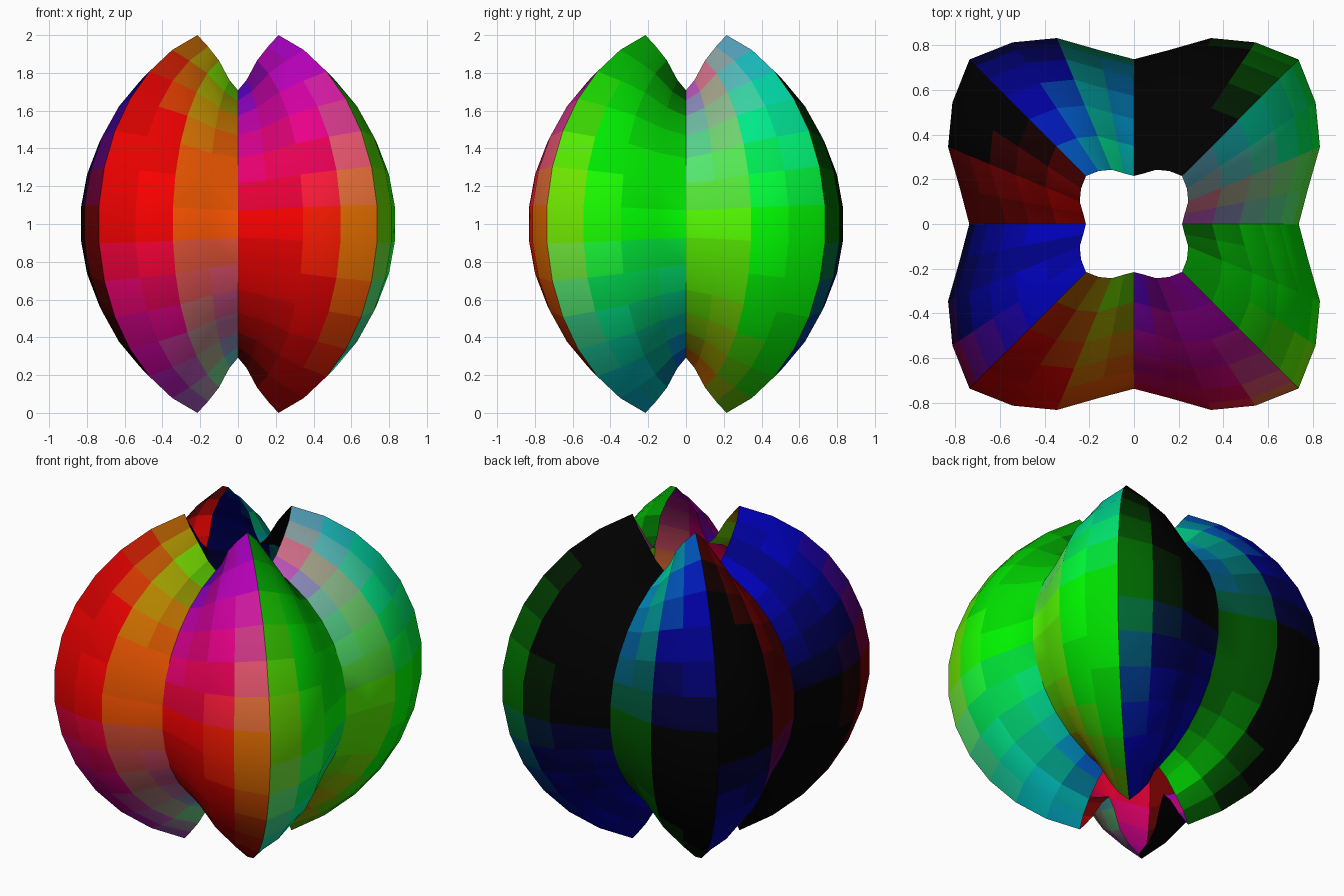
import bpy, bmesh, math

if "Cube" in bpy.data.objects:
    bpy.data.objects.remove(bpy.data.objects["Cube"])

# Radius of the shell from valley (0 deg) to ridge (45 deg), in steps of 11.25 deg
RADII = [0.74, 0.796, 0.904, 0.981, 1.045]
STEP = math.radians(11.25)
SEGMENTS, RINGS = 32, 14          # 13 bands, open at both poles
FIRST_RING = 1.5 * STEP


def radius(i):
    k = i % 8
    return RADII[min(k, 8 - k)]


# Open four-lobed shell: a sphere grid whose radius swells with azimuth
bm = bmesh.new()
rings = []
for j in range(RINGS):
    theta = FIRST_RING + j * STEP
    ring = []
    for i in range(SEGMENTS):
        r, phi = radius(i), i * STEP
        ring.append(bm.verts.new((r * math.sin(theta) * math.cos(phi),
                                  r * math.sin(theta) * math.sin(phi),
                                  1 + r * math.cos(theta))))
    rings.append(ring)

half_lobe = {}
for a, b in zip(rings, rings[1:]):
    for i in range(SEGMENTS):
        n = (i + 1) % SEGMENTS
        face = bm.faces.new((a[i], b[i], b[n], a[n]))
        half_lobe[face] = i // 4
bm.normal_update()

mesh = bpy.data.meshes.new("lobed_shell")
shell = bpy.data.objects.new("lobed_shell", mesh)
bpy.context.collection.objects.link(shell)

# Direction-dependent tint: red to the front, green to the right,
# blue alternately upward and downward on neighbouring half lobes
slots = {}


def tint_slot(face):
    n = face.normal
    up = n.z if half_lobe[face] % 2 == 0 else -n.z
    key = tuple(round(max(0.0, c) * 10) for c in (-n.y, n.x, up))
    if key not in slots:
        mat = bpy.data.materials.new("tint_%d_%d_%d" % key)
        mat.diffuse_color = (*[(c / 10) ** 2 for c in key], 1)
        mat.use_nodes = True
        mat.node_tree.nodes["Principled BSDF"].inputs["Base Color"].default_value = mat.diffuse_color
        mesh.materials.append(mat)
        slots[key] = len(slots)
    return slots[key]


for face in bm.faces:
    face.material_index = tint_slot(face)
bm.to_mesh(mesh)
bm.free()

# Smooth lobes with sharp ridges and valleys
bpy.context.view_layer.objects.active = shell
shell.select_set(True)
bpy.ops.object.shade_smooth_by_angle(angle=math.radians(30))
